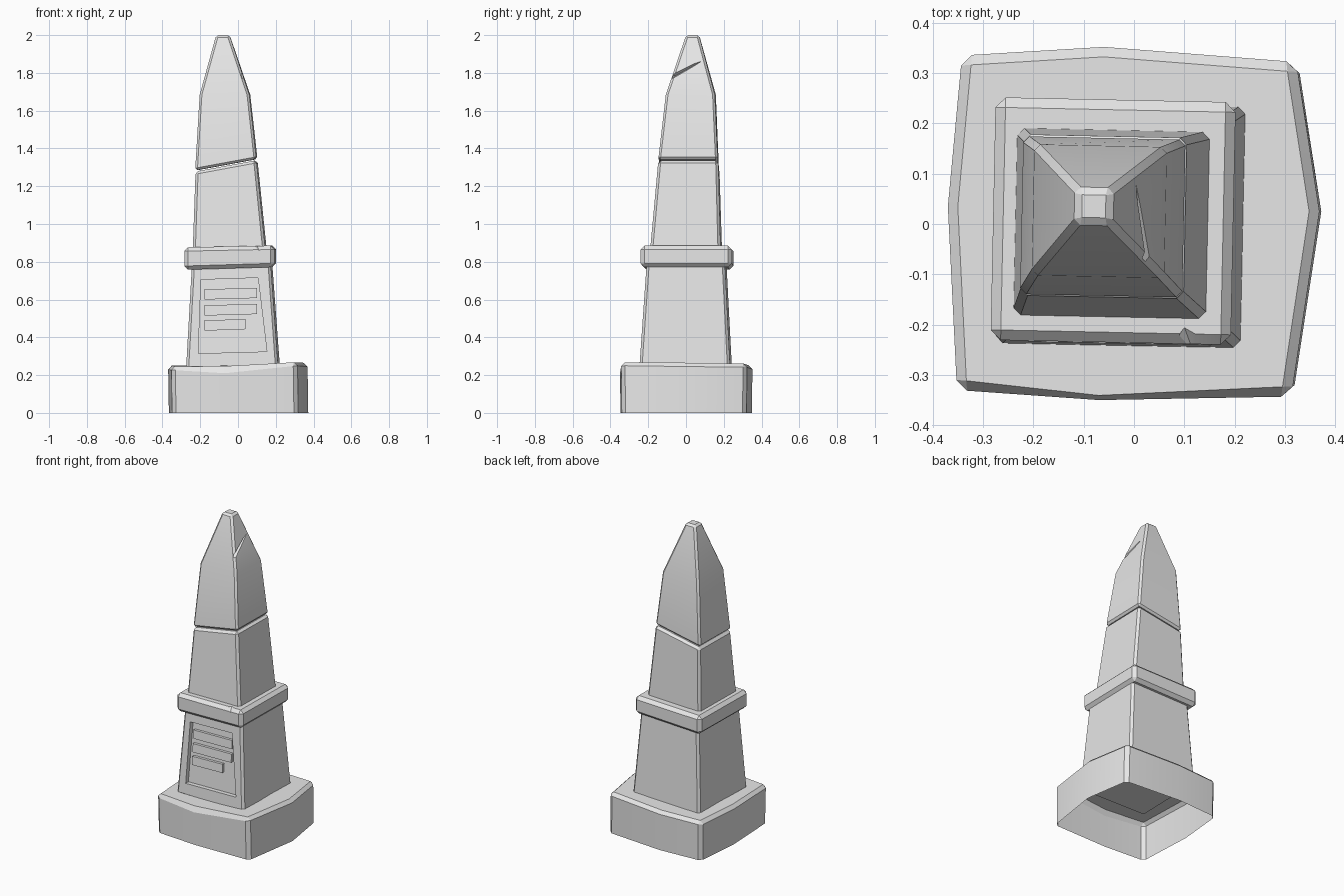
import bpy, bmesh, math
from mathutils import Matrix, Vector

old = bpy.data.objects.get("Cube")
if old:
    bpy.data.objects.remove(old, do_unlink=True)

stone = bpy.data.materials.new("grey_stone")
stone.use_nodes = True
stone.diffuse_color = (0.8, 0.8, 0.8, 1)
stone.node_tree.nodes["Principled BSDF"].inputs["Base Color"].default_value = (0.8, 0.8, 0.8, 1)
TWIST = Matrix.Rotation(math.radians(-1.2), 3, 'Z')


def finish(name, bm):
    bmesh.ops.recalc_face_normals(bm, faces=bm.faces)
    mesh = bpy.data.meshes.new(name)
    bm.to_mesh(mesh)
    bm.free()
    mesh.materials.append(stone)
    obj = bpy.data.objects.new(name, mesh)
    bpy.context.collection.objects.link(obj)
    return obj


def loft(name, rings, bevel, open_bottom=False):
    """Join stacked outlines, then chamfer every sharp edge."""
    bm = bmesh.new()
    rows = [[bm.verts.new(p) for p in ring] for ring in rings]
    n = len(rows[0])
    for a, b in zip(rows, rows[1:]):
        for i in range(n):
            j = (i + 1) % n
            bm.faces.new((a[i], a[j], b[j], b[i]))
    bm.faces.new(rows[-1])
    if not open_bottom:
        bm.faces.new(rows[0][::-1])
    bm.normal_update()
    sharp = [e for e in bm.edges if len(e.link_faces) == 2 and e.calc_face_angle() > 0.5]
    bmesh.ops.bevel(bm, geom=sharp, offset=bevel, segments=1, affect='EDGES')
    return finish(name, bm)


def rect(x0, x1, y0, y1, z, tilt=0.0):
    """Slightly twisted rectangle whose height rises along x."""
    corners = ((x0, y0), (x1, y0), (x1, y1), (x0, y1))
    return [TWIST @ Vector((x, y, z + tilt * x)) for x, y in corners]


def hull(name, points):
    bm = bmesh.new()
    for p in points:
        bm.verts.new(p)
    bmesh.ops.convex_hull(bm, input=bm.verts)
    return finish(name, bm)


def activate(obj):
    bpy.ops.object.select_all(action='DESELECT')
    obj.select_set(True)
    bpy.context.view_layer.objects.active = obj


def cut(obj, cutter):
    mod = obj.modifiers.new("cut", 'BOOLEAN')
    mod.operation, mod.solver, mod.object = 'DIFFERENCE', 'EXACT', cutter
    activate(obj)
    bpy.ops.object.modifier_apply(modifier=mod.name)
    bpy.data.objects.remove(cutter, do_unlink=True)


def front_plate(name, quad, outer, inner):
    """Block following the sloping front of the lower shaft."""
    pts = []
    for x, z in quad:
        y = -0.245 + 0.04 * (z - 0.25) / 0.52 - 0.021 * x
        pts += [(x, y + outer, z), (x, y + inner, z)]
    return hull(name, pts)


# Plinth: bowed sides, uneven top, open underneath
outline = [(-0.352, -0.33, 0.247), (-0.07, -0.35, 0.23), (0.312, -0.343, 0.27), (0.368, 0.025, 0.265),
           (0.322, 0.322, 0.262), (-0.06, 0.352, 0.252), (-0.342, 0.335, 0.25), (-0.37, 0.035, 0.25)]
plinth = loft("plinth", [[(x + 0.004, y * 0.99, 0) for x, y, z in outline], outline], 0.02, True)

# Lower and middle shafts, belt, and capped top
lower = loft("lower_shaft", [rect(-0.27, 0.218, -0.243, 0.238, 0.235),
                             rect(-0.238, 0.175, -0.203, 0.208, 0.82)], 0.014)
middle = loft("middle_shaft", [rect(-0.237, 0.152, -0.19, 0.187, 0.83),
                               rect(-0.222, 0.1, -0.145, 0.173, 1.319, 0.185)], 0.014)
belt = loft("belt", [rect(-0.28, 0.197, -0.236, 0.246, 0.766, 0.03),
                     rect(-0.28, 0.197, -0.236, 0.246, 0.882, 0.02)], 0.02)
top = loft("obelisk_top", [rect(-0.224, 0.1, -0.145, 0.17, 1.325, 0.185),
                           rect(-0.201, 0.062, -0.106, 0.154, 1.685),
                           rect(-0.116, -0.045, -0.001, 0.068, 2.0)], 0.012)

# Recessed front panel with raised bars
panel = [(-0.196, 0.705), (0.106, 0.715), (0.153, 0.325), (-0.21, 0.315)]
cut(lower, front_plate("panel_cutter", panel, -0.1, 0.03))
parts = [plinth, lower, middle, belt, top]
for i, (right, z) in enumerate(((0.1, 0.6), (0.1, 0.515), (0.04, 0.435))):
    bar = [(-0.178, z), (right, z + 0.008), (right, z + 0.062), (-0.18, z + 0.054)]
    parts.append(front_plate(f"panel_bar_{i + 1}", bar, 0.013, 0.034))

# Chip in the belt and slash in the cap
cut(belt, hull("chip_cutter", [(0.07, -0.26, 0.868), (0.16, -0.26, 0.875), (0.12, -0.26, 0.845),
                               (0.07, -0.23, 0.9), (0.17, -0.23, 0.9), (0.1, -0.205, 0.885)]))
cut(top, hull("slash_cutter", [(-0.006, 0.08, 1.86), (0.002, -0.055, 1.785), (0.07, -0.12, 1.8),
                               (0.07, -0.12, 1.735), (0.05, 0.08, 1.865)]))

for part in parts:
    activate(part)
    bpy.ops.object.shade_smooth_by_angle(angle=math.radians(25))
